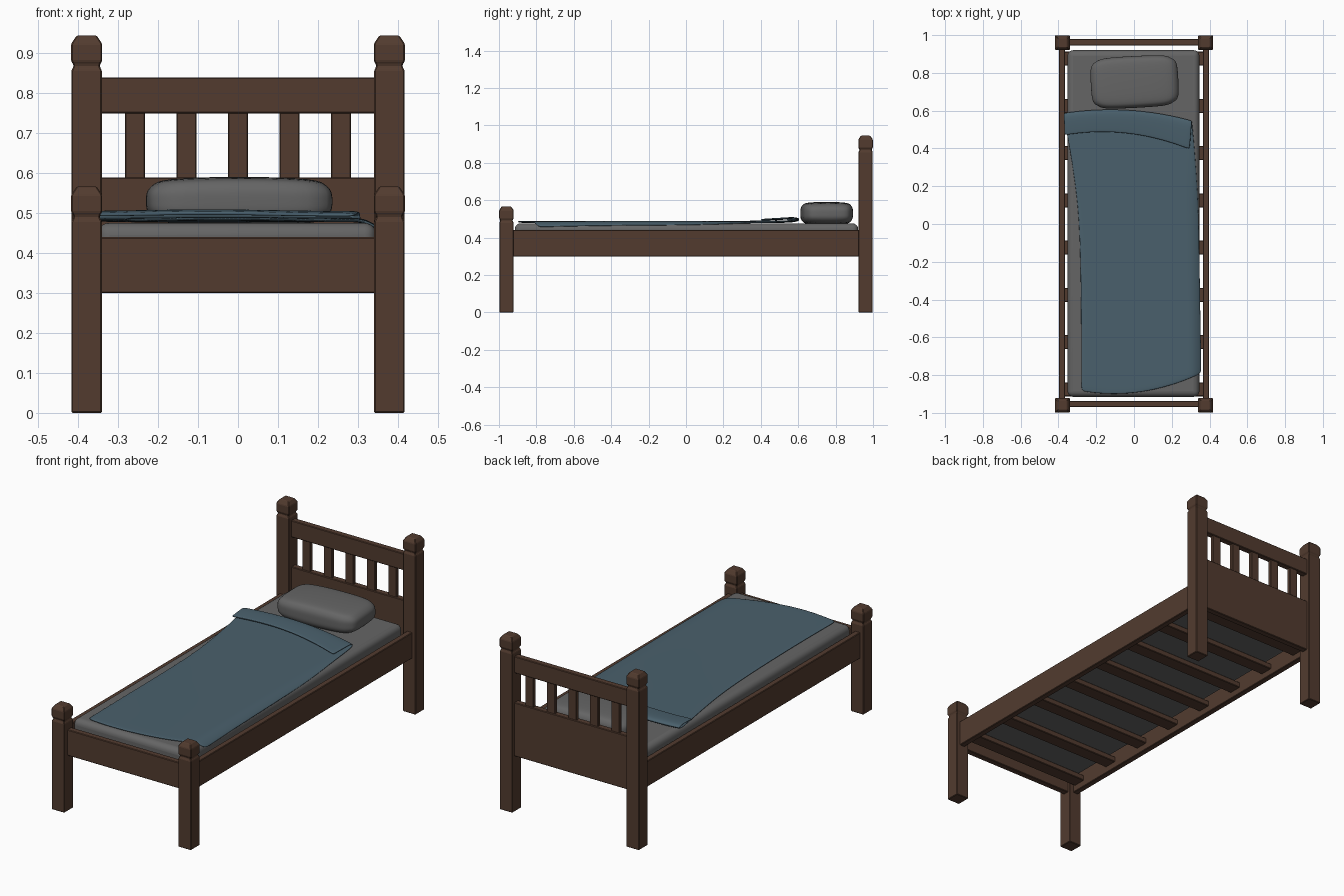
import bpy, bmesh, math
from mathutils import Matrix

if "Cube" in bpy.data.objects:
    bpy.data.objects.remove(bpy.data.objects["Cube"])


def material(name, rgb):
    m = bpy.data.materials.new(name)
    m.diffuse_color = (*rgb, 1)
    m.use_nodes = True
    m.node_tree.nodes["Principled BSDF"].inputs["Base Color"].default_value = m.diffuse_color
    return m


WOOD = material("dark_wood", (0.085, 0.044, 0.028))
LINEN = material("grey_linen", (0.13, 0.13, 0.13))
BLUE = material("blue_wool", (0.068, 0.117, 0.15))


def finish(bm, name, mat, bevel=0.0, segments=1, smooth=None):
    bmesh.ops.recalc_face_normals(bm, faces=bm.faces[:])
    me = bpy.data.meshes.new(name)
    bm.to_mesh(me)
    bm.free()
    ob = bpy.data.objects.new(name, me)
    bpy.context.collection.objects.link(ob)
    me.materials.append(mat)
    if bevel:
        mod = ob.modifiers.new("bevel", 'BEVEL')
        mod.width, mod.segments = bevel, segments
    if smooth:
        bpy.ops.object.select_all(action='DESELECT')
        ob.select_set(True)
        bpy.context.view_layer.objects.active = ob
        bpy.ops.object.shade_smooth_by_angle(angle=math.radians(smooth))
    return ob


def box(name, mat, x0, x1, y0, y1, z0, z1, bevel=0.003, segments=1, smooth=None):
    bm = bmesh.new()
    mtx = Matrix.Translation(((x0 + x1) / 2, (y0 + y1) / 2, (z0 + z1) / 2)) \
        @ Matrix.Diagonal((x1 - x0, y1 - y0, z1 - z0, 1))
    bmesh.ops.create_cube(bm, size=1, matrix=mtx)
    return finish(bm, name, mat, bevel, segments, smooth)


# square post lofted through shaft, neck groove and chamfered cap
def post(name, x, y, h):
    rings = [(0, .038), (h - .086, .038), (h - .079, .033), (h - .073, .033),
             (h - .064, .039), (h - .021, .039), (h, .025)]
    bm = bmesh.new()
    loops = [[bm.verts.new((x + sx * r, y + sy * r, z))
              for sx, sy in ((-1, -1), (1, -1), (1, 1), (-1, 1))] for z, r in rings]
    for a, b in zip(loops, loops[1:]):
        for i in range(4):
            j = (i + 1) % 4
            bm.faces.new((a[i], a[j], b[j], b[i]))
    bm.faces.new(loops[0])
    bm.faces.new(loops[-1])
    return finish(bm, name, WOOD, 0.004)


for side, s in (("left", -1), ("right", 1)):
    post(f"{side}_head_post", s * .379, .96, .945)
    post(f"{side}_foot_post", s * .379, -.96, .567)
    box(f"{side}_side_rail", WOOD, s * .381 - .016, s * .381 + .016, -.94, .94, .30, .44)

# headboard and footboard
box("headboard_panel", WOOD, -.36, .36, .945, .979, .30, .59)
box("headboard_top_rail", WOOD, -.36, .36, .945, .979, .75, .84)
for i in range(5):
    x = (i - 2) * .129
    box(f"headboard_spindle_{i + 1}", WOOD, x - .025, x + .025, .951, .973, .58, .76)
box("footboard_panel", WOOD, -.36, .36, -.97, -.936, .30, .44)

# slats carrying the mattress
for i in range(8):
    y = (i - 3.5) * .25
    box(f"bed_slat_{i + 1}", WOOD, -.37, .37, y - .037, y + .037, .335, .365)

box("mattress", LINEN, -.352, .346, -.915, .92, .365, .476, .03, 5, 60)

# pillow: rounded superellipsoid, slightly turned
bm = bmesh.new()
bmesh.ops.create_cube(bm, size=2)
bmesh.ops.subdivide_edges(bm, edges=bm.edges[:], cuts=15, use_grid_fill=True)
turn = Matrix.Rotation(math.radians(3), 3, 'Z')
for v in bm.verts:
    p = v.co
    n = (abs(p.x) ** 7 + abs(p.y) ** 7 + abs(p.z) ** 3.5) ** (1 / 5.5)
    p = p / max(n, 1)
    puff = 1 - .14 * p.x ** 2 - .10 * p.y ** 2
    p.x *= .232 * (1 - .03 * p.y ** 2)
    p.y *= .137 * (1 - .05 * (p.x / .232) ** 2)
    p.z = .530 + p.z * .061 * puff
    v.co = turn @ p
    v.co.x += .003
    v.co.y += .752
finish(bm, "pillow", LINEN, smooth=80)

# blanket: rows of (left y, middle y, right y, left x, right x, z), foot to folded top
rows = [(-.885, -.89, -.79, -.28, .358, .484), (-.85, -.85, -.76, -.28, .358, .484),
        (-.60, -.60, -.57, -.28, .354, .484), (-.30, -.30, -.30, -.283, .350, .483),
        (0, 0, 0, -.29, .345, .483), (.20, .20, .18, -.31, .338, .484),
        (.40, .40, .36, -.342, .325, .484), (.52, .53, .48, -.365, .315, .485),
        (.575, .592, .535, -.372, .309, .487), (.587, .603, .547, -.373, .307, .495),
        (.575, .592, .535, -.373, .307, .504), (.53, .54, .48, -.371, .303, .503),
        (.48, .49, .41, -.369, .297, .499), (.47, .48, .395, -.369, .295, .497)]
bm = bmesh.new()
N = 16
grid = []
for k, (yl, ym, yr, xl, xr, z) in enumerate(rows):
    line = []
    for i in range(N + 1):
        u = i / N
        x = xl + (xr - xl) * u
        y = yl * (1 - u) * (1 - 2 * u) + 4 * ym * u * (1 - u) + yr * u * (2 * u - 1)
        w = z + .002 * math.sin(9 * x + 5 * min(y, .45))
        w -= max(0, x - .325) * 0.8
        line.append(bm.verts.new((x, y, w)))
    grid.append(line)
for a, b in zip(grid, grid[1:]):
    for i in range(N):
        bm.faces.new((a[i], a[i + 1], b[i + 1], b[i]))
blanket = finish(bm, "blanket", BLUE, smooth=60)
sol = blanket.modifiers.new("thickness", 'SOLIDIFY')
sol.thickness, sol.offset = .009, 0
sub = blanket.modifiers.new("soften", 'SUBSURF')
sub.levels = sub.render_levels = 2
